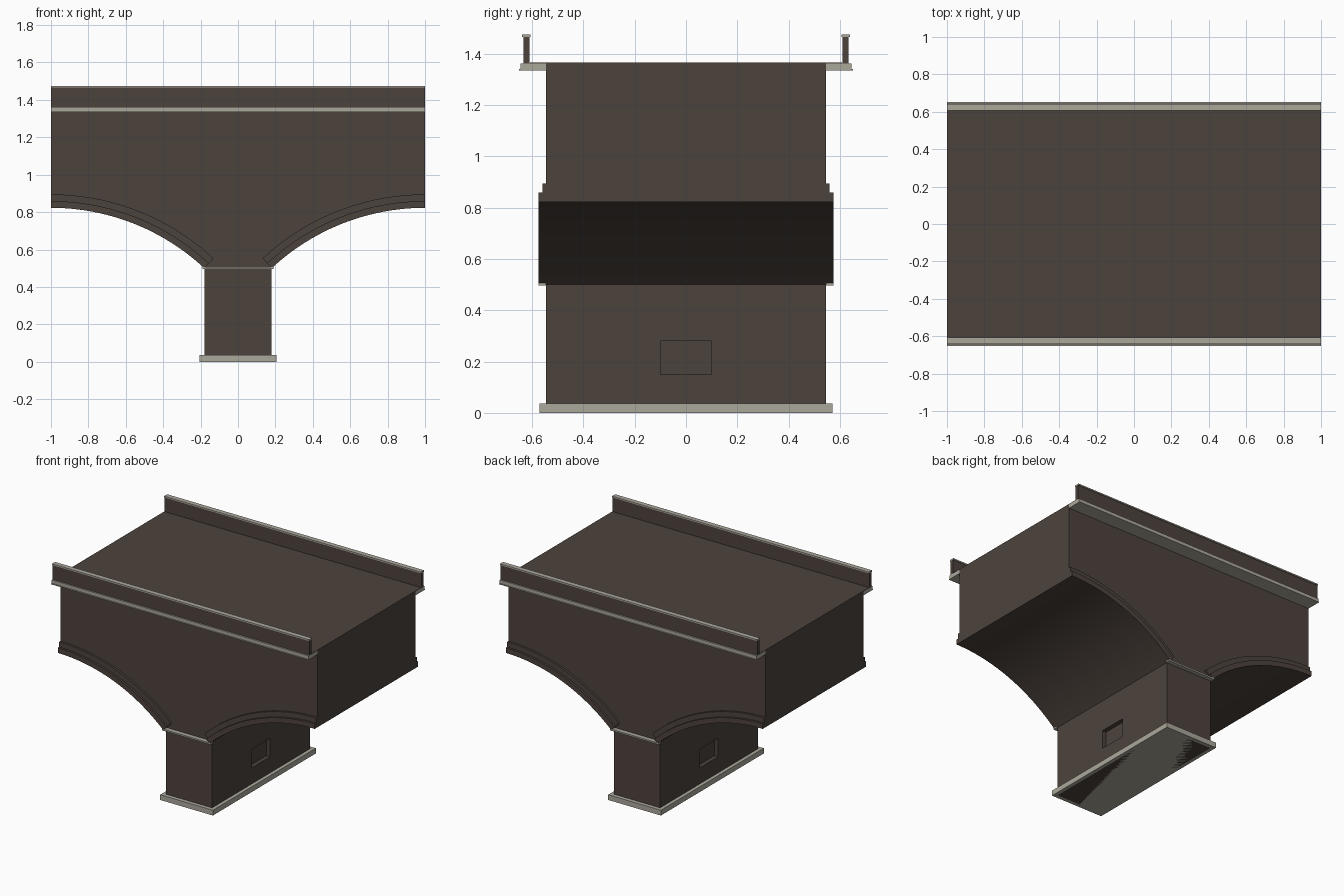
import bpy, bmesh, math
from mathutils import Vector

if "Cube" in bpy.data.objects:
    bpy.data.objects.remove(bpy.data.objects["Cube"])

def material(name, rgb):
    m = bpy.data.materials.new(name)
    m.diffuse_color = (*rgb, 1)
    m.use_nodes = True
    m.node_tree.nodes["Principled BSDF"].inputs["Base Color"].default_value = m.diffuse_color
    return m

STONE = material("dark_stone", (0.073, 0.055, 0.046))
TRIM = material("pale_trim", (0.41, 0.39, 0.33))

def prism(name, profile, y0, y1, mat):
    """Extrude an x-z profile along y."""
    bm = bmesh.new()
    face = bm.faces.new([bm.verts.new((x, y0, z)) for x, z in profile])
    ext = bmesh.ops.extrude_face_region(bm, geom=[face])
    bmesh.ops.translate(bm, vec=Vector((0, y1 - y0, 0)),
                        verts=[v for v in ext["geom"] if isinstance(v, bmesh.types.BMVert)])
    bmesh.ops.recalc_face_normals(bm, faces=bm.faces[:])
    me = bpy.data.meshes.new(name)
    bm.to_mesh(me)
    bm.free()
    me.materials.append(mat)
    ob = bpy.data.objects.new(name, me)
    bpy.context.collection.objects.link(ob)
    return ob

def box(name, x0, x1, y0, y1, z0, z1, mat):
    return prism(name, [(x0, z0), (x1, z0), (x1, z1), (x0, z1)], y0, y1, mat)

def smooth(ob):
    bpy.ops.object.select_all(action='DESELECT')
    ob.select_set(True)
    bpy.context.view_layer.objects.active = ob
    bpy.ops.object.shade_smooth_by_angle(angle=math.radians(30))

# Arch circle: crown at x = 1, springing at the top corner of the pier
PIER, SPRING, CROWN, TOP, W = 0.18, 0.5, 0.823, 1.363, 0.545
run, rise = 1 - PIER, CROWN - SPRING
R = (run ** 2 + rise ** 2) / (2 * rise)
ZC = CROWN - R
SWEEP = math.asin(run / R)
SEG = 24

def arc(r, side):
    """Points from the springing to the crown, on side -1 or 1."""
    return [(side * (1 - r * math.sin(SWEEP * (1 - i / SEG))),
             ZC + r * math.cos(SWEEP * (1 - i / SEG))) for i in range(SEG + 1)]

# Pier and spandrel walls in one solid
profile = ([(-PIER, 0), (PIER, 0)] + arc(R, 1) + [(1, TOP), (-1, TOP)]
           + arc(R, -1)[::-1])
body = prism("pier_and_spandrel", profile, -W, W, STONE)

# Recessed niche on both faces of the pier
for s in (-1, 1):
    x0, x1 = sorted((s * (PIER - 0.03), s * (PIER + 0.1)))
    cutter = box("niche_cutter", x0, x1, -0.1, 0.1, 0.15, 0.28, STONE)
    cutter.hide_render = True
    mod = body.modifiers.new("niche", 'BOOLEAN')
    mod.operation, mod.solver, mod.object = 'DIFFERENCE', 'EXACT', cutter
    bpy.context.view_layer.objects.active = body
    bpy.ops.object.modifier_apply(modifier=mod.name)
    bpy.data.objects.remove(cutter)
smooth(body)

# Footing and road deck
box("footing", -0.205, 0.205, -0.572, 0.572, 0, 0.037, TRIM)
box("road_deck", -1, 1, -0.608, 0.608, TOP, 1.366, STONE)

for side, label in ((-1, "front"), (1, "back")):
    def strip(name, half, ya, yb, z0, z1, mat):
        y0, y1 = sorted((side * ya, side * yb))
        box(f"{label}_{name}", -half, half, y0, y1, z0, z1, mat)

    # Stepped arch rings
    for s, hand in ((-1, "left"), (1, "right")):
        for r0, r1, y, ring in ((R, R + 0.036, 0.575, "inner"),
                                (R + 0.036, R + 0.072, 0.56, "outer")):
            smooth(prism(f"{label}_{hand}_{ring}_ring",
                         arc(r0, s) + arc(r1, s)[::-1], side * W, side * y, STONE))

    # Impost, cornice with lower lip, parapet and coping
    strip("impost", 0.19, W, 0.576, 0.496, 0.507, TRIM)
    strip("cornice", 1, W, 0.645, 1.34, TOP, TRIM)
    strip("cornice_lip", 1, W, 0.651, 1.335, 1.34, TRIM)
    strip("parapet", 1, 0.61, 0.634, TOP, 1.466, STONE)
    strip("coping", 1, 0.606, 0.64, 1.466, 1.475, TRIM)
